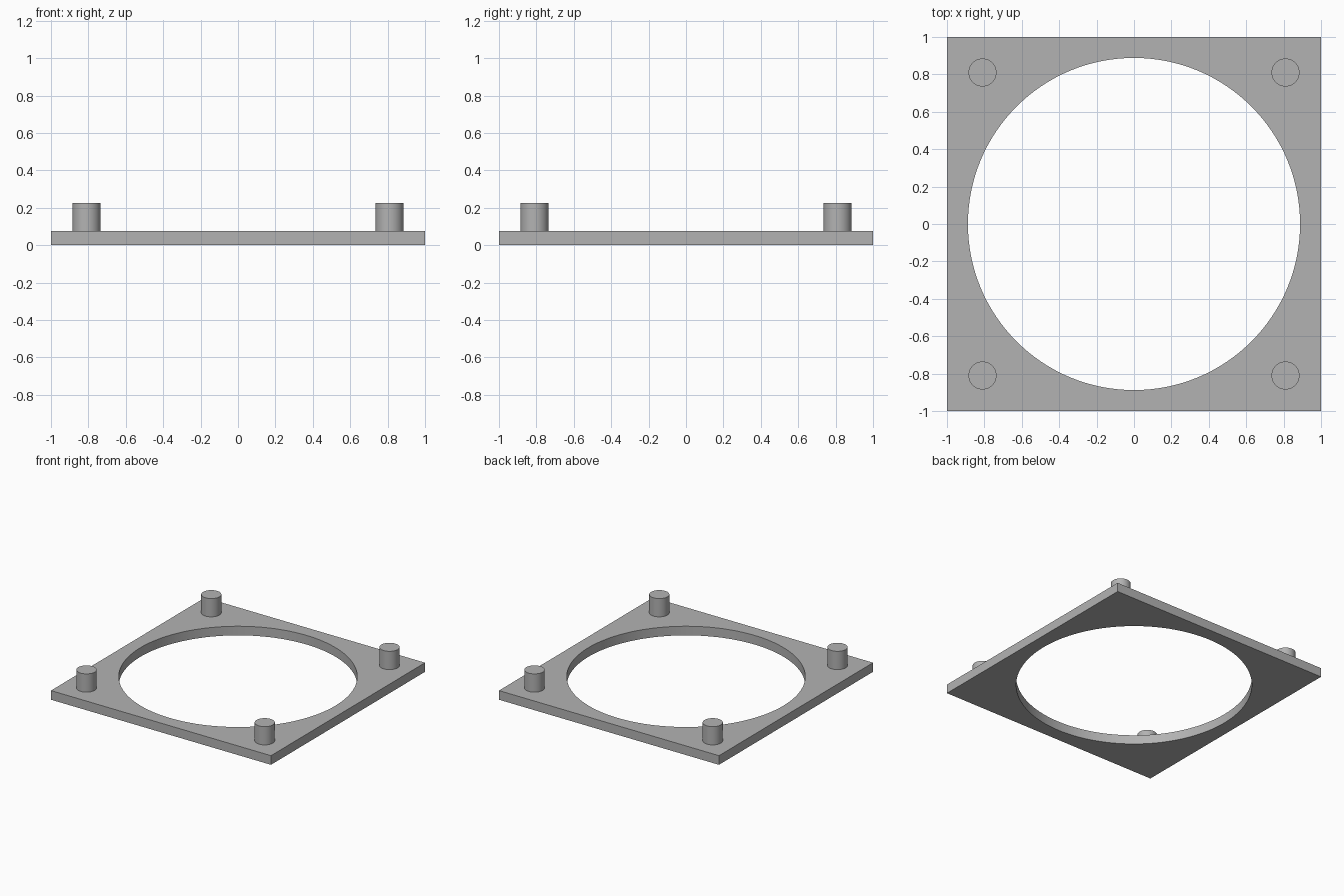
import bpy, bmesh, math

if "Cube" in bpy.data.objects:
    bpy.data.objects.remove(bpy.data.objects["Cube"])

THICK, HOLE_R = 0.075, 0.888
PEG_R, PEG_TOP, PEG_POS = 0.075, 0.225, 0.81
SEGMENTS = 128  # multiple of 8, so the square's corners are hit exactly

grey = bpy.data.materials.new("grey")
grey.diffuse_color = (0.45, 0.45, 0.45, 1)
grey.use_nodes = True
grey.node_tree.nodes["Principled BSDF"].inputs["Base Color"].default_value = grey.diffuse_color


def finish(obj):
    obj.data.materials.append(grey)
    bpy.ops.object.select_all(action='DESELECT')
    obj.select_set(True)
    bpy.context.view_layer.objects.active = obj
    bpy.ops.object.shade_smooth_by_angle(angle=math.radians(30))


# Square plate with a large round opening
bm = bmesh.new()
loops = []
for i in range(SEGMENTS):
    a = 2 * math.pi * i / SEGMENTS
    c, s = math.cos(a), math.sin(a)
    edge = 1 / max(abs(c), abs(s))
    loops.append([bm.verts.new((r * c, r * s, z)) for r, z in
                  ((HOLE_R, 0), (edge, 0), (edge, THICK), (HOLE_R, THICK))])
for i, p in enumerate(loops):
    q = loops[(i + 1) % SEGMENTS]
    for j in range(4):
        k = (j + 1) % 4
        bm.faces.new((p[j], q[j], q[k], p[k]))
bmesh.ops.recalc_face_normals(bm, faces=bm.faces)
mesh = bpy.data.meshes.new("plate")
bm.to_mesh(mesh)
bm.free()
plate = bpy.data.objects.new("plate", mesh)
bpy.context.collection.objects.link(plate)
finish(plate)

# Round pegs standing on the four corners
for y_name, y in (("front", -PEG_POS), ("back", PEG_POS)):
    for x_name, x in (("left", -PEG_POS), ("right", PEG_POS)):
        bpy.ops.mesh.primitive_cylinder_add(
            vertices=48, radius=PEG_R, depth=PEG_TOP - THICK,
            location=(x, y, (PEG_TOP + THICK) / 2))
        peg = bpy.context.object
        peg.name = f"peg_{y_name}_{x_name}"
        finish(peg)
